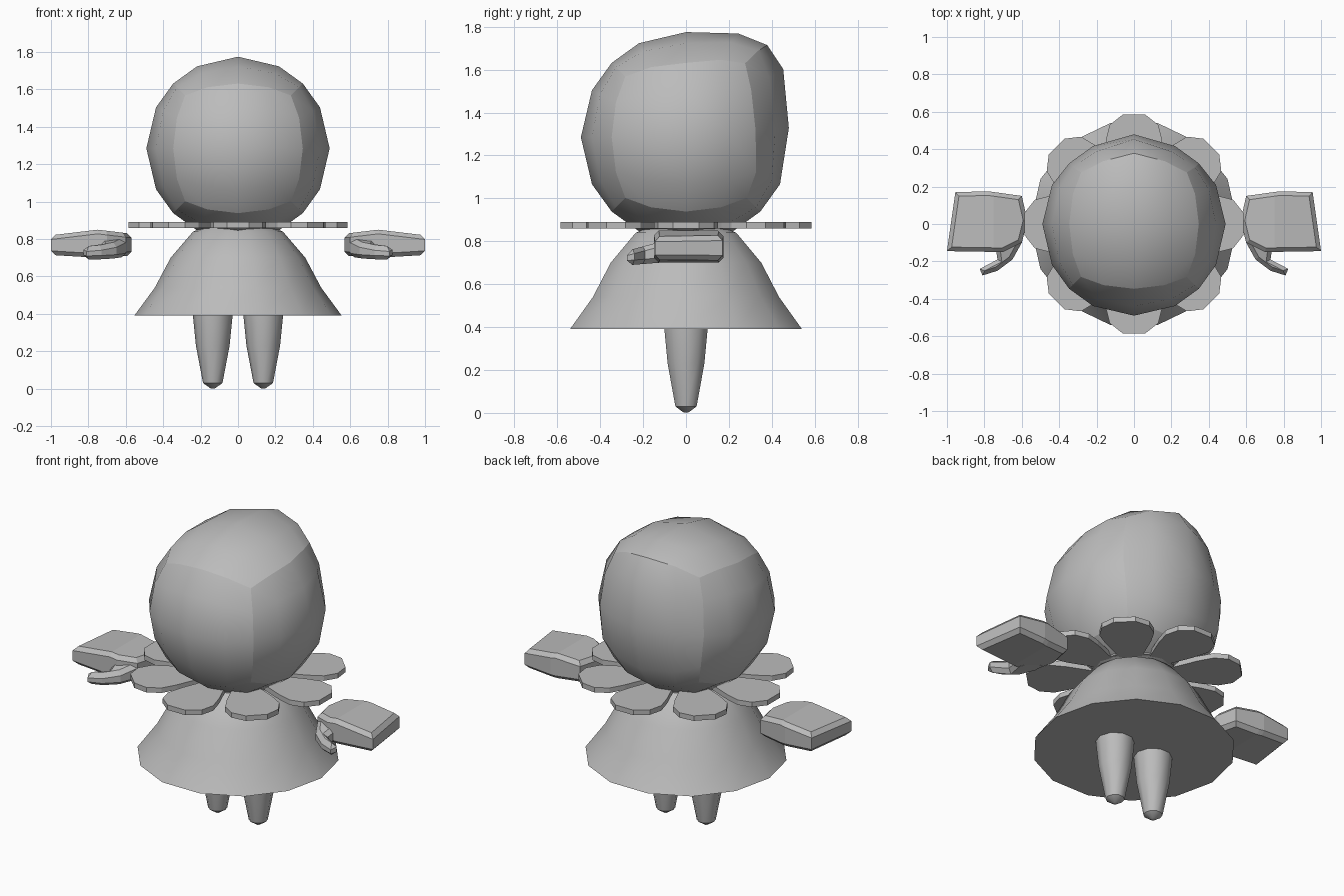
import bpy, bmesh, math
from mathutils import Vector

cube = bpy.data.objects.get("Cube")
if cube:
    bpy.data.objects.remove(cube, do_unlink=True)

GREY = (0.5, 0.5, 0.5, 1)
grey = bpy.data.materials.new("plain grey")
grey.use_nodes = True
grey.diffuse_color = GREY
grey.node_tree.nodes["Principled BSDF"].inputs["Base Color"].default_value = GREY


def finish(bm, name, smooth_angle=None):
    """Turn a bmesh into a coloured object, smooth below the given angle."""
    bmesh.ops.recalc_face_normals(bm, faces=bm.faces)
    if smooth_angle:
        for f in bm.faces:
            f.smooth = True
        for e in bm.edges:
            if e.is_manifold and e.calc_face_angle(0) > math.radians(smooth_angle):
                e.smooth = False
    mesh = bpy.data.meshes.new(name)
    bm.to_mesh(mesh)
    bm.free()
    mesh.materials.append(grey)
    obj = bpy.data.objects.new(name, mesh)
    bpy.context.collection.objects.link(obj)
    return obj


def lathe(name, profile, sides, x=0):
    """Closed solid of revolution from (radius, z) rings."""
    bm = bmesh.new()
    rings = []
    for r, z in profile:
        rings.append([bm.verts.new((x + r * math.cos(math.tau * i / sides),
                                    r * math.sin(math.tau * i / sides), z))
                      for i in range(sides)])
    for a, b in zip(rings, rings[1:]):
        for i in range(sides):
            j = (i + 1) % sides
            bm.faces.new((a[i], a[j], b[j], b[i]))
    bm.faces.new(rings[0])
    bm.faces.new(rings[-1])
    return finish(bm, name, 40)


def prism(outline, z0, z1):
    bm = bmesh.new()
    face = bm.faces.new([bm.verts.new((x, y, z0)) for x, y in outline])
    new = bmesh.ops.extrude_face_region(bm, geom=[face])["geom"]
    for v in new:
        if isinstance(v, bmesh.types.BMVert):
            v.co.z = z1
    return bm


# Head: a cube rounded into a ball, six smooth patches, pulled up at the back
R, MID = 0.49, 1.285
bm = bmesh.new()
bmesh.ops.create_cube(bm, size=2)
cube_edges = list(bm.edges)
for e in cube_edges:
    e.smooth = False
bmesh.ops.subdivide_edges(bm, edges=cube_edges, cuts=3, use_grid_fill=True)
for e in bm.edges:
    a, b = (v.co for v in e.verts)
    shared = sum(abs(a[i]) > 0.99 and abs(a[i] - b[i]) < 0.01 for i in range(3))
    e.smooth = shared < 2
for f in bm.faces:
    f.smooth = True
for v in bm.verts:
    p = v.co.normalized() * R + Vector((0, 0, MID))
    pull = max(0, 1 - Vector((p.x * 0.5, p.y - 0.42, p.z - 1.55)).length / 0.45)
    p.y += pull * (0.2 * (p.z - 1.42) - 0.15 * abs(p.x))
    p.z += pull * 0.11
    v.co = p
finish(bm, "head")

# Skirt with its short neck
lathe("skirt", [(0.555, 0.39), (0.445, 0.54), (0.36, 0.70), (0.24, 0.84),
                (0.2, 0.856), (0.17, 0.89)], 14)

# Collar: eight flat petals around a disc
lathe("collar_disc", [(0.24, 0.862), (0.24, 0.885)], 16)
half = [(0.2, 0.06), (0.36, 0.125), (0.45, 0.15), (0.53, 0.13), (0.585, 0.06)]
petal = half + [(r, -w) for r, w in reversed(half)]
for k in range(8):
    c, s = math.cos(math.tau * k / 8), math.sin(math.tau * k / 8)
    finish(prism([(r * c - w * s, r * s + w * c) for r, w in petal], 0.86, 0.89),
           f"petal_{k + 1}")

# Legs
for side, name in ((1, "left"), (-1, "right")):
    lathe(name + "_leg", [(0.012, 0.002), (0.052, 0.03), (0.09, 0.23),
                          (0.106, 0.39), (0.11, 0.5)], 10, side * 0.135)

# Mitten hands: palm with a ridge, and a drooping thumb
PALM = [(0.6, -0.1), (0.57, 0.02), (0.6, 0.15), (0.78, 0.175),
        (0.955, 0.17), (1.0, -0.145), (0.7, -0.15)]
THUMB = [(0.6, -0.02), (0.6, -0.1), (0.65, -0.19), (0.73, -0.25), (0.81, -0.275),
         (0.825, -0.24), (0.73, -0.19), (0.74, -0.12), (0.7, -0.02)]


def bevelled(bm, side, name):
    for v in bm.verts:
        v.co.x *= side
    bmesh.ops.recalc_face_normals(bm, faces=bm.faces)
    rim = [e for e in bm.edges if e.calc_face_angle(0) > 1.2
           and abs(e.verts[0].co.z - e.verts[1].co.z) < 0.06]
    bmesh.ops.bevel(bm, geom=rim, offset=0.022, segments=1, affect='EDGES')
    finish(bm, name)


for side, name in ((1, "left"), (-1, "right")):
    palm = prism(PALM, 0.7, 0.85)
    bmesh.ops.bisect_plane(palm, geom=palm.verts[:] + palm.edges[:] + palm.faces[:],
                           plane_co=(0.75, 0, 0), plane_no=(1, 0, 0))
    for v in palm.verts:
        slope = 0.12 * abs(v.co.x - 0.75)
        v.co.z += -slope if v.co.z > 0.8 else slope * 0.5
    bevelled(palm, side, name + "_palm")

    thumb = prism(THUMB, 0.71, 0.83)
    for v in thumb.verts:
        v.co.z += v.co.y * (0.27 if v.co.z > 0.8 else 0.08)
    bevelled(thumb, side, name + "_thumb")
